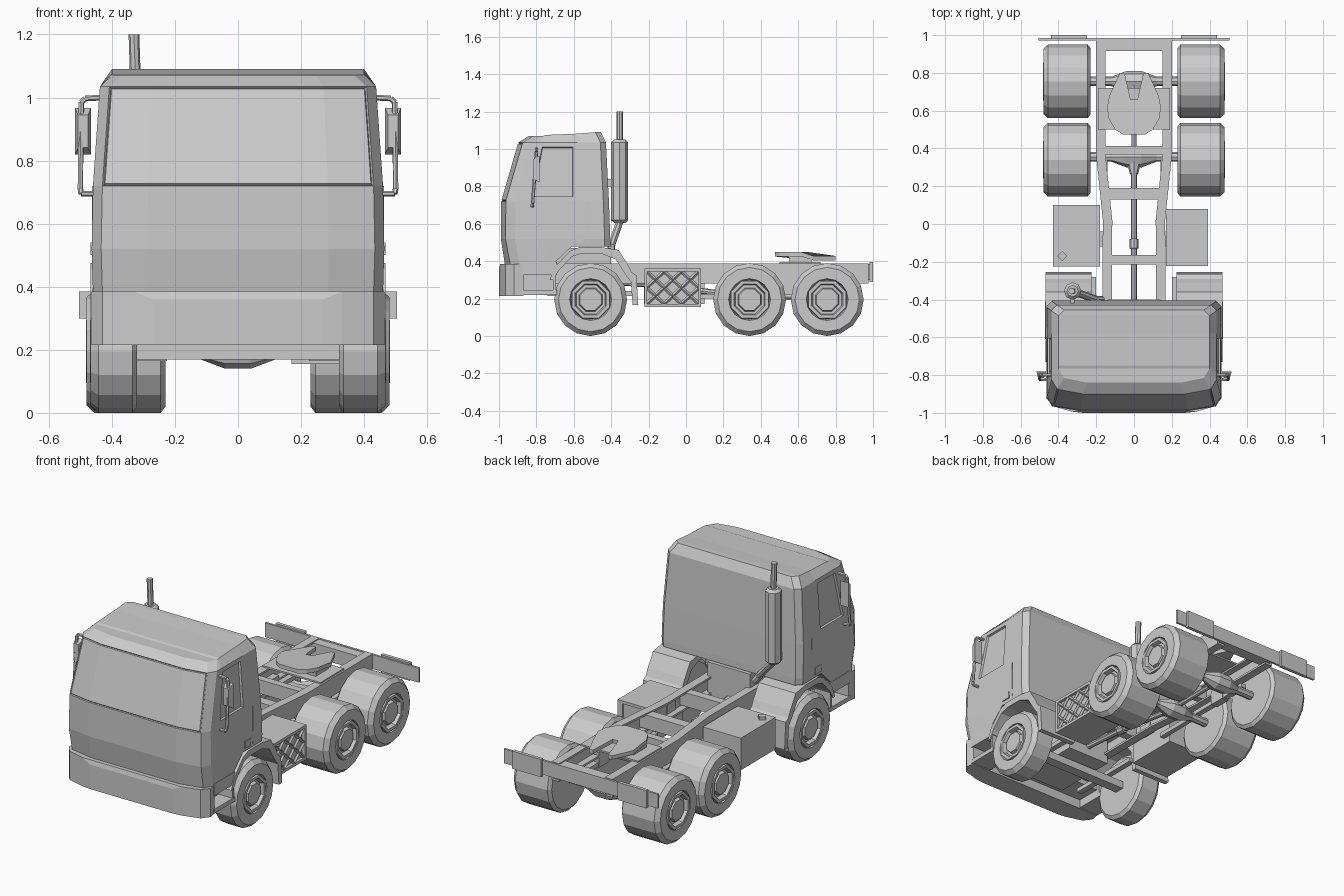
import bpy, bmesh, math
from mathutils import Vector, Matrix

if "Cube" in bpy.data.objects:
    bpy.data.objects.remove(bpy.data.objects["Cube"])


def finish(name, bm):
    bmesh.ops.recalc_face_normals(bm, faces=bm.faces)
    me = bpy.data.meshes.new(name)
    bm.to_mesh(me)
    bm.free()
    ob = bpy.data.objects.new(name, me)
    bpy.context.collection.objects.link(ob)
    return ob


def box(name, x, y, z):
    bm = bmesh.new()
    c = [(a + b) / 2 for a, b in (x, y, z)]
    s = [abs(b - a) for a, b in (x, y, z)]
    bmesh.ops.create_cube(bm, size=1, matrix=Matrix.Translation(c) @ Matrix.Diagonal((*s, 1)))
    return finish(name, bm)


def sbox(name, x, y, z):
    # box on both sides
    for s, t in ((1, "right"), (-1, "left")):
        box(f"{name}_{t}", (s * x[0], s * x[1]), y, z)


def prism(name, pts, a, b, axis="z"):
    # flat outline extruded along z (points are x,y) or along x (points are y,z)
    bm = bmesh.new()
    put = (lambda p, h: (*p, h)) if axis == "z" else (lambda p, h: (h, *p))
    lo = [bm.verts.new(put(p, a)) for p in pts]
    hi = [bm.verts.new(put(p, b)) for p in pts]
    n = len(pts)
    bm.faces.new(lo)
    bm.faces.new(hi)
    for i in range(n):
        bm.faces.new((lo[i], lo[(i + 1) % n], hi[(i + 1) % n], hi[i]))
    return finish(name, bm)


def loft(rings):
    # rings are half outlines (x>0, front to back), mirrored and joined
    bm = bmesh.new()
    vs = [[bm.verts.new(p) for p in r] + [bm.verts.new((-p[0], p[1], p[2])) for p in reversed(r)]
          for r in rings]
    n = len(vs[0])
    for a, b in zip(vs, vs[1:]):
        for i in range(n):
            j = (i + 1) % n
            bm.faces.new((a[i], a[j], b[j], b[i]))
    for r in (vs[0], vs[-1]):
        for i in range(n // 2 - 1):
            bm.faces.new((r[i], r[i + 1], r[n - 2 - i], r[n - 1 - i]))
    bmesh.ops.recalc_face_normals(bm, faces=bm.faces)
    bm.faces.ensure_lookup_table()
    return bm, n


def rods(name, segs, sides=8):
    # straight pieces: (start, end, start radius, end radius)
    bm = bmesh.new()
    for p, q, r1, r2 in segs:
        p, q = Vector(p), Vector(q)
        m = Matrix.Translation((p + q) / 2) @ (q - p).to_track_quat("Z", "Y").to_matrix().to_4x4()
        bmesh.ops.create_cone(bm, cap_ends=True, segments=sides, radius1=r1, radius2=r2,
                              depth=(q - p).length, matrix=m)
    return finish(name, bm)


def lathe_x(name, prof, y, z, n, s, turn=0.0):
    # (x, radius) profile spun about a sideways axle
    bm = bmesh.new()
    rings = [[bm.verts.new((s * x, y + r * math.sin(a), z - r * math.cos(a)))
              for a in [turn + math.tau * k / n for k in range(n)]] for x, r in prof]
    for a, b in zip(rings, rings[1:]):
        for i in range(n):
            bm.faces.new((a[i], a[(i + 1) % n], b[(i + 1) % n], b[i]))
    bm.faces.new(rings[0])
    bm.faces.new(rings[-1])
    return finish(name, bm)


# Cab body
def ring(zs, w, yf, ya, yb, yr):
    xy = [(w * .62, yf), (w - .03, yf + .025), (w, yf + .075), (w, ya), (w, yb), (w, yr - .03), (w - .03, yr)]
    return [(x, y, z) for (x, y), z in zip(xy, zs)]


cab, n = loft([
    ring([.36, .385, .385, .385, .48, .48, .48], .46, -.965, -.71, -.61, -.405),
    ring([.52] * 7, .464, -.99, -.80, -.58, -.405),
    ring([.72] * 7, .46, -.988, -.85, -.58, -.412),
    ring([1.035] * 7, .438, -.897, -.79, -.58, -.428),
    ring([1.07, 1.07, 1.07, 1.075, 1.082, 1.09, 1.09], .40, -.84, -.75, -.58, -.455)])
# windscreen gap and sunken side windows
screen = [cab.faces[2 * n + i] for i in (0, n - 2, n - 1)]
sides = [cab.faces[2 * n + i] for i in (3, n - 5)]
for th, d in ((.004, -.008), (.004, .008)):
    bmesh.ops.inset_region(cab, faces=screen, thickness=th, depth=d, use_even_offset=True)
bmesh.ops.inset_individual(cab, faces=sides, thickness=.025, depth=0, use_even_offset=True)
bmesh.ops.inset_individual(cab, faces=sides, thickness=.003, depth=-.012, use_even_offset=True)
finish("cab", cab)
sbox("door_seam", (.45, .4635), (-.523, -.519), (.50, .72))
sbox("door_handle", (.45, .468), (-.60, -.545), (.50, .54))

# Bumper and cab steps
outer = [(.27, -1), (.33, -.993), (.43, -.965), (.465, -.92), (.455, -.87)]
bump, n = loft([[(x, y, .215) for x, y in outer],
                [(x, y, h) for (x, y), h in zip(outer, (.36, .385, .385, .385, .385))]])
finish("bumper", bump)
sbox("step_panel", (.36, .462), (-.88, -.69), (.325, .395))
sbox("step_tread", (.33, .462), (-.88, -.69), (.22, .245))
sbox("step_back", (.33, .37), (-.88, -.70), (.22, .39))
sbox("step_post", (.36, .46), (-.71, -.695), (.22, .39))
box("cab_floor", (-.33, .33), (-.89, -.72), (.27, .40))

# Front mudguards
arch = [(-.73, .30), (-.70, .37), (-.62, .455), (-.57, .475), (-.45, .475), (-.36, .46), (-.31, .38),
        (-.29, .34), (-.265, .325), (-.255, .165)]
inner = [(-.285, .165), (-.295, .29), (-.325, .33), (-.375, .41), (-.45, .44), (-.56, .44), (-.61, .425),
         (-.68, .35), (-.71, .30)]
for s, t in ((1, "right"), (-1, "left")):
    prism(f"mudguard_{t}", arch + inner, s * .225, s * .468, "x")

# Wheels: one steered axle, two wide driven axles
for y, x0, x1, ax in ((-.51, .32, .468, "front"), (.34, .23, .48, "middle"), (.755, .23, .48, "rear")):
    for s, t in ((1, "right"), (-1, "left")):
        lathe_x(f"{ax}_tyre_{t}", [(x0, .10), (x0, .175), (x0 + .015, .195), (x1 - .025, .195), (x1, .172),
                                   (x1, .112), (x1 - .03, .105)], y, .195, 16, s)
        lathe_x(f"{ax}_hub_{t}", [(x1 - .04, .112), (x1 + .002, .108), (x1 + .002, .09), (x1 - .022, .083),
                                  (x1 - .022, .068), (x1 - .003, .062)], y, .195, 8, s, math.pi / 8)

# Axles, differentials and drive shaft
box("front_axle", (-.33, .33), (-.54, -.48), (.17, .215))
for y, nm in ((.355, "middle"), (.755, "rear")):
    rods(f"{nm}_axle", [((-.25, y, .195), (.25, y, .195), .025, .025),
                        ((-.12, y, .195), (-.04, y, .195), .025, .055),
                        ((-.04, y, .195), (.04, y, .195), .055, .055),
                        ((.04, y, .195), (.12, y, .195), .055, .025),
                        ((0, y - .09, .215), (0, y, .20), .022, .045)])
rods("drive_shaft", [((0, -.40, .29), (0, -.13, .27), .016, .016), ((0, -.13, .27), (0, -.08, .265), .024, .024),
                     ((0, -.08, .265), (0, .27, .215), .016, .016), ((0, .40, .21), (0, .68, .21), .014, .014)])
sbox("leaf_spring", (.155, .19), (.34, .76), (.225, .25))
sbox("spring_seat", (.15, .195), (.50, .60), (.22, .31))
sbox("front_spring", (.20, .235), (-.74, -.28), (.215, .24))
sbox("radius_arm", (.14, .17), (.06, .34), (.20, .225))

# Chassis rails as channels, with cross members
path = [(.17, -.89), (.165, .02), (.20, .36), (.20, .975)]
for s, t in ((1, "right"), (-1, "left")):
    for nm, th, a, b in (("web", .01, .28, .388), ("top_flange", .05, .376, .388), ("low_flange", .05, .28, .292)):
        pts = [(s * x, y) for x, y in path] + [(s * (x - th), y) for x, y in reversed(path)]
        prism(f"rail_{nm}_{t}", pts, a, b)
for i, (y, h, w) in enumerate(((-.19, .025, .16), (.16, .03, .172), (.39, .022, .19), (.945, .03, .19))):
    box(f"cross_member_{i + 1}", (-w, w), (y - h, y + h), (.30, .382))
box("engine", (-.14, .14), (-.80, -.40), (.23, .47))

# Coupling plate with tapered slot
half = [(.018, .66), (.05, .80), (.075, .80), (.13, .68), (.142, .62), (.135, .56), (.10, .50), (.06, .475)]
plate = prism("coupling_plate", half + [(-x, y) for x, y in reversed(half)], .425, .448)
for v in plate.data.vertices:
    if v.co.y > .68:
        v.co.z -= .02
box("coupling_base", (-.19, .19), (.50, .72), (.386, .396))
sbox("coupling_foot", (.07, .125), (.55, .67), (.39, .43))

# Rear bar with lamps
box("rear_bar", (-.505, .505), (.972, .985), (.30, .385))
sbox("rear_lamp", (.25, .44), (.98, 1.0), (.29, .395))

# Left tank with filler cap
box("left_tank", (-.43, -.18), (-.225, .10), (.17, .36))
rods("filler_cap", [((-.38, -.17, .355), (-.38, -.17, .378), .027, .027)], 4)

# Right equipment box with lattice guard
box("right_box", (.17, .375), (-.21, .07), (.165, .355))
box("right_box_top", (.17, .392), (-.222, .08), (.345, .362))
box("right_box_base", (.17, .392), (-.222, .08), (.155, .172))
for i, y in enumerate((-.222, .066)):
    box(f"right_box_post_{i + 1}", (.36, .392), (y, y + .014), (.155, .362))
lattice = []
for c in range(3):
    for r in range(2):
        y0, y1 = -.21 + c * .0927, -.21 + (c + 1) * .0927
        z0, z1 = .172 + r * .087, .172 + (r + 1) * .087
        lattice += [((.383, y0, z0), (.383, y1, z1), .009, .009), ((.383, y0, z1), (.383, y1, z0), .009, .009)]
rods("lattice_guard", lattice, 4)
sbox("tank_bracket", (.15, .20), (-.12, -.04), (.29, .35))

# Exhaust stack
X, Y = -.325, -.355
rods("exhaust", [((-.17, -.40, .44), (-.21, -.40, .49), .02, .02), ((-.20, -.40, .48), (X, Y, .61), .02, .02),
                 ((X, Y, .605), (X, Y, .62), .03, .046), ((X, Y, .62), (X, Y, 1.035), .046, .046),
                 ((X, Y, 1.035), (X, Y, 1.05), .046, .03), ((X, Y, 1.05), (X - .005, Y, 1.20), .017, .017)])
box("exhaust_bracket", (X - .01, X + .01), (-.43, -.37), (.80, .84))

# Mirrors on bent arms
for s, t in ((1, "right"), (-1, "left")):
    p = [(s * x, y, z) for x, y, z in ((.45, -.82, .695), (.497, -.825, .695), (.50, -.82, .71), (.497, -.80, .985),
                                       (.485, -.80, .997), (.43, -.80, 1.0))]
    rods(f"mirror_arm_{t}", [(a, b, .009, .009) for a, b in zip(p, p[1:])], 6)
    m = box(f"mirror_{t}", (s * .466, s * .517), (-.815, -.782), (.82, .967))
    for v in m.data.vertices:
        if v.co.y < -.80:
            v.co.x = s * .4915 + (v.co.x - s * .4915) * .6
            v.co.z = .8935 + (v.co.z - .8935) * .7
